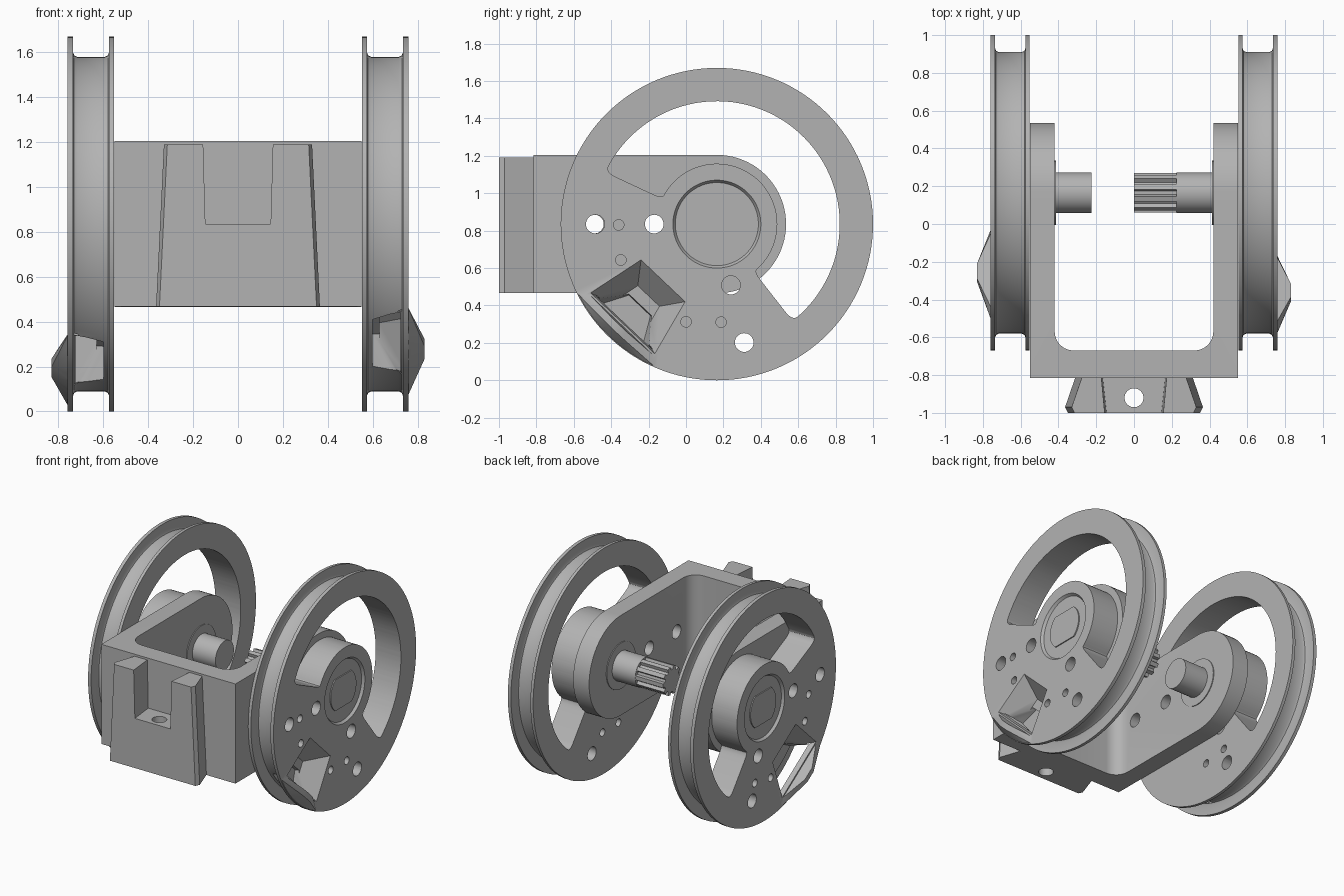
import bpy, bmesh, math
from math import sin, cos, radians, pi
from mathutils import Matrix, Vector

if "Cube" in bpy.data.objects:
    bpy.data.objects.remove(bpy.data.objects["Cube"], do_unlink=True)

grey = bpy.data.materials.new("plain grey")
grey.use_nodes = True
grey.diffuse_color = (0.45, 0.45, 0.45, 1)
grey.node_tree.nodes["Principled BSDF"].inputs["Base Color"].default_value = (0.45, 0.45, 0.45, 1)

AXLE_Y, AXLE_Z = 0.165, 0.835
RIM = 0.835


def finish(bm, name):
    """Turn a bmesh into a named grey object."""
    bmesh.ops.recalc_face_normals(bm, faces=bm.faces)
    me = bpy.data.meshes.new(name)
    bm.to_mesh(me)
    bm.free()
    me.materials.append(grey)
    ob = bpy.data.objects.new(name, me)
    bpy.context.collection.objects.link(ob)
    return ob


def smooth(ob):
    ob.data.shade_smooth()
    ob.data.set_sharp_from_angle(angle=radians(32))


def combine(ob, others, operation):
    """Apply booleans and remove the helper objects."""
    for other in others:
        other.hide_render = True
        mod = ob.modifiers.new("boolean", 'BOOLEAN')
        mod.operation, mod.solver, mod.object = operation, 'EXACT', other
    graph = bpy.context.evaluated_depsgraph_get()
    result = bpy.data.meshes.new_from_object(ob.evaluated_get(graph))
    ob.modifiers.clear()
    ob.data = result
    for other in others:
        bpy.data.objects.remove(other, do_unlink=True)


def polar(x, angle, r):
    a = radians(angle)
    return Vector((x, AXLE_Y + r * cos(a), AXLE_Z + r * sin(a)))


def rod(name, x0, x1, y, z, r, sides=48):
    """Cylinder along x."""
    bm = bmesh.new()
    place = Matrix.Translation(((x0 + x1) / 2, y, z)) @ Matrix.Rotation(pi / 2, 4, 'Y')
    bmesh.ops.create_cone(bm, cap_ends=True, segments=sides, radius1=r, radius2=r,
                          depth=abs(x1 - x0), matrix=place)
    return finish(bm, name)


def prism(name, points, shift, corners=(), radius=0.05):
    """Extrude a flat outline, optionally rounding some of its corners."""
    bm = bmesh.new()
    lower = [bm.verts.new(p) for p in points]
    upper = [bm.verts.new(Vector(p) + Vector(shift)) for p in points]
    n = len(points)
    bm.faces.new(lower)
    bm.faces.new(upper[::-1])
    for i in range(n):
        j = (i + 1) % n
        bm.faces.new((lower[i], upper[i], upper[j], lower[j]))
    if corners:
        edges = [bm.edges.get((lower[i], upper[i])) for i in corners]
        bmesh.ops.bevel(bm, geom=edges, offset=radius, segments=6, profile=0.5, affect='EDGES')
    return finish(bm, name)


def hull(name, points):
    bm = bmesh.new()
    for p in points:
        bm.verts.new(p)
    bmesh.ops.convex_hull(bm, input=bm.verts)
    return finish(bm, name)


def wheel(side, s):
    # Grooved wheel body, turned around the axle
    profile = [(.553, 0), (.553, RIM), (.575, RIM), (.575, .765), (.58, .752), (.595, .745),
               (.715, .745), (.73, .752), (.735, .765), (.735, RIM), (.76, RIM),
               (.76, .235), (.742, .222), (.742, 0)]
    bm = bmesh.new()
    verts = [bm.verts.new(polar(s * x, 0, r)) for x, r in profile]
    edges = [bm.edges.new(pair) for pair in zip(verts, verts[1:])]
    bmesh.ops.spin(bm, geom=verts + edges, cent=(0, AXLE_Y, AXLE_Z), axis=(1, 0, 0),
                   angle=2 * pi, steps=128)
    bmesh.ops.remove_doubles(bm, verts=bm.verts, dist=1e-4)
    body = finish(bm, side + "_wheel")

    # Cable guide sits slightly off the symmetry axis, opposite ways on each wheel
    mid = 231.5 - 5 * s
    out = Vector((0, cos(radians(mid)), sin(radians(mid))))
    along = Vector((0, -out.z, out.y))
    centre = Vector((0, AXLE_Y, AXLE_Z))

    def at(x, d, t):
        return centre + out * d + along * t + Vector((s * x, 0, 0))

    def pairs(*rows):
        return [at(x, d, t * k) for x, d, t in rows for k in (-1, 1)]

    lip = hull("lip", [polar(s * .74, mid + a, RIM - .003) for a in range(-20, 21, 5)]
               + [polar(s * .758, mid + a, RIM - .003) for a in range(-20, 21, 5)]
               + pairs((.74, .74, .28), (.83, .75, .05), (.83, .79, .045)))
    combine(body, [lip], 'UNION')

    # Large window with rounded corners
    start, end, steps = -52, 155, 60
    angles = [start + (end - start) * i / steps for i in range(steps + 1)]
    outline = [polar(s * .5, a, .657) for a in angles]
    outline += [polar(s * .5, a, .323) for a in reversed(angles)]
    # corner softening is done by trimming the outline with arcs between its sides
    soft = []
    for i, p in enumerate(outline):
        if i in (0, steps, steps + 1, 2 * steps + 1):
            before, after = outline[i - 1], outline[(i + 1) % len(outline)]
            a = p + (before - p).normalized() * min(.06, (before - p).length * .9)
            b = p + (after - p).normalized() * min(.06, (after - p).length * .9)
            soft += [a.lerp(p, t).lerp(p.lerp(b, t), t) for t in (0, .25, .5, .75, 1)]
        else:
            soft.append(p)
    cutters = [prism("window", soft, (s * .4, 0, 0))]

    # Bolt holes and small pin holes
    holes = [(a, r, .05) for a in (180, 283) for r in (.335, .65)]
    holes += [(mid + a, r, .028) for a, r in ((-46, .525), (-26, .548), (26, .548), (46, .525))]
    for a, r, size in holes:
        p = polar(0, a, r)
        cutters.append(rod("hole", s * .5, s * .9, p.y, p.z, size, 32))

    # Sloped pocket behind the lip, opening into the groove
    cutters.append(hull("pocket", pairs((.775, .405, .172), (.775, .735, .25),
                                        (.63, .53, .08), (.63, .70, .12))))
    cutters.append(hull("mouth", pairs((.60, .60, .08), (.725, .58, .1),
                                       (.60, .80, .19), (.725, .80, .24))))
    combine(body, cutters, 'DIFFERENCE')
    smooth(body)

    # Flat-sided axle end in the hub face
    flat = math.degrees(math.asin(.115 / .15))
    arc = [-flat + 2 * flat * i / 12 for i in range(13)]
    prism(side + "_axle_end", [polar(s * .70, a + turn, .15) for turn in (0, 180) for a in arc],
          (s * .05, 0, 0))

    # Bearing face on the inside of the arm, and the inner shaft
    smooth(rod(side + "_bearing", s * .414, s * .45, AXLE_Y, AXLE_Z, .17))
    smooth(rod(side + "_shaft", s * .225, s * .5, AXLE_Y, AXLE_Z, .108))


for side, s in (("left", 1), ("right", -1)):
    wheel(side, s)

# Splined end on one shaft
teeth = 10
spline = []
for i in range(teeth):
    for offset, r in ((-.32, .082), (-.22, .106), (.22, .106), (.32, .082)):
        spline.append(polar(0, 360 * (i + offset) / teeth, r))
prism("splined_shaft_end", spline, (.23, 0, 0))

# U-shaped bracket: side outline with round end, hollowed between the arms
side_outline = [(-.55, -.815, .467), (-.55, -.815, 1.205)]
side_outline += [polar(-.55, 90 - 180 * i / 40, .37) for i in range(41)]
bracket = prism("bracket", side_outline, (1.1, 0, 0))
gap = prism("gap", [(-.42, .8, .2), (-.42, -.67, .2), (.42, -.67, .2), (.42, .8, .2)],
            (0, 0, 1.3), corners=(1, 2), radius=.1)
arm_holes = [rod("hole", -.7, .7, y, AXLE_Z, .05, 32) for y in (-.49, -.17)]
combine(bracket, [gap] + arm_holes, 'DIFFERENCE')
smooth(bracket)

# Dovetail mount on the front with a notch and a vertical bolt hole
mount = hull("front_mount", [(k * x, y, z) for k in (-1, 1) for x, y, z in (
    (.31, -.81, .467), (.365, -.97, .467), (.35, -1, .467),
    (.275, -.81, 1.19), (.33, -.97, 1.19), (.315, -1, 1.19))])
notch = hull("notch", [(k * x, y, z) for k in (-1, 1) for x, y, z in (
    (.165, -.815, .835), (.14, -1.05, .835), (.175, -.815, 1.3), (.153, -1.05, 1.3))])
bm = bmesh.new()
bmesh.ops.create_cone(bm, cap_ends=True, segments=32, radius1=.05, radius2=.05, depth=2,
                      matrix=Matrix.Translation((0, -.92, .8)))
combine(mount, [notch, finish(bm, "bolt_hole")], 'DIFFERENCE')
smooth(mount)
